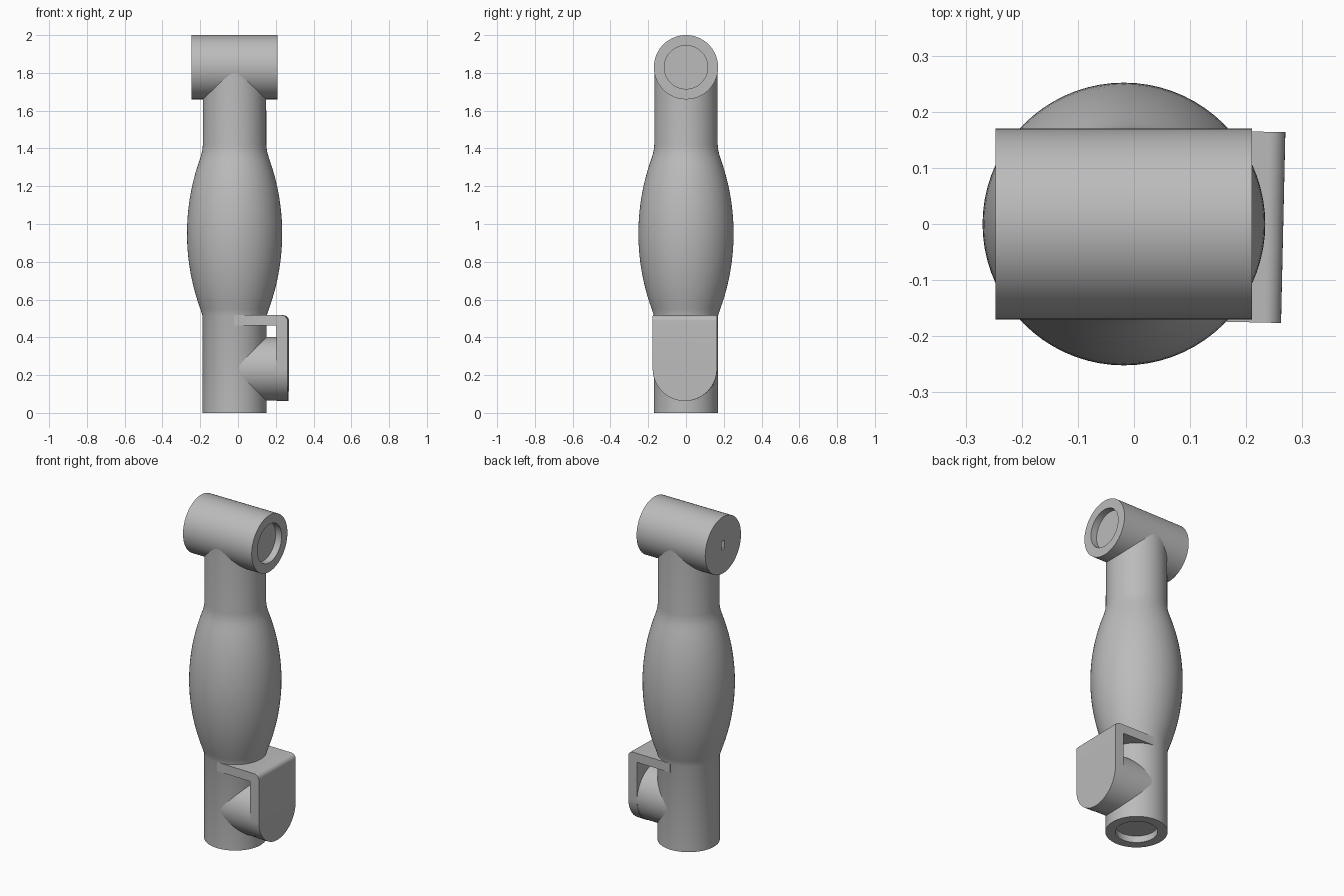
import bpy, bmesh, math
from mathutils import Matrix, Vector

cube = bpy.data.objects.get("Cube")
if cube:
    bpy.data.objects.remove(cube, do_unlink=True)

AXIS_X = -0.018                      # centre line of the upright
R = 0.17                             # pipe radius
TEE_Z, BOSS_Z = 1.83, 0.233
Z_TO_X = Matrix.Rotation(math.pi / 2, 4, 'Y')

grey = bpy.data.materials.new("plain grey")
grey.use_nodes = True
grey.diffuse_color = (0.5, 0.5, 0.5, 1)
grey.node_tree.nodes["Principled BSDF"].inputs["Base Color"].default_value = (0.5, 0.5, 0.5, 1)


def finish(name, bm):
    bmesh.ops.recalc_face_normals(bm, faces=bm.faces)
    mesh = bpy.data.meshes.new(name)
    bm.to_mesh(mesh)
    bm.free()
    mesh.materials.append(grey)
    obj = bpy.data.objects.new(name, mesh)
    bpy.context.collection.objects.link(obj)
    return obj


def smooth(obj):
    bpy.ops.object.select_all(action='DESELECT')
    obj.select_set(True)
    bpy.context.view_layer.objects.active = obj
    bpy.ops.object.shade_smooth_by_angle(angle=math.radians(30))


def lathe(name, profile, matrix):
    """Turn (radius, height) points around z, then place the result."""
    bm = bmesh.new()
    verts = [bm.verts.new((r, 0, z)) for r, z in profile]
    edges = [bm.edges.new(pair) for pair in zip(verts, verts[1:])]
    bmesh.ops.spin(bm, geom=verts + edges, cent=(0, 0, 0), axis=(0, 0, 1),
                   angle=math.tau, steps=72)
    bmesh.ops.remove_doubles(bm, verts=bm.verts, dist=0.0001)
    bm.transform(matrix)
    return finish(name, bm)


def prism(name, points, direction):
    """Extrude a closed outline along a direction."""
    bm = bmesh.new()
    face = bm.faces.new([bm.verts.new(p) for p in points])
    ext = bmesh.ops.extrude_face_region(bm, geom=[face])
    moved = [v for v in ext["geom"] if isinstance(v, bmesh.types.BMVert)]
    bmesh.ops.translate(bm, verts=moved, vec=Vector(direction))
    return finish(name, bm)


def boolean(obj, tool, operation):
    mod = obj.modifiers.new("cut", 'BOOLEAN')
    mod.operation, mod.object, mod.solver = operation, tool, 'EXACT'
    bpy.context.view_layer.objects.active = obj
    bpy.ops.object.modifier_apply(modifier=mod.name)
    bpy.data.objects.remove(tool, do_unlink=True)


# Upright: recessed foot, straight pipe, bulging grip, neck up into the tee
BULGE_R, BULGE_Z, ARC = 0.252, 0.95, 1.168
profile = [(0, 0.04), (0.115, 0.04), (0.115, 0), (R, 0), (R, 0.515)]
for i in range(1, 25):
    z = 0.515 + i * (1.34 - 0.515) / 24
    profile.append((BULGE_R - ARC + math.sqrt(ARC ** 2 - (z - BULGE_Z) ** 2), z))
profile += [(0.177, 1.365), (0.171, 1.39), (0.168, 1.42), (0.167, TEE_Z), (0, TEE_Z)]
smooth(lathe("upright_grip", profile, Matrix.Translation((AXIS_X, 0, 0))))

# Cross tube at the top with a round recess in the left end
tee = lathe("top_cross_tube",
            [(0, -0.247), (R, -0.247), (R, 0.21), (0.115, 0.21), (0.115, 0.17), (0, 0.17)],
            Matrix.Translation((0, 0, TEE_Z)) @ Z_TO_X)
# Small slot in the right end
slot = prism("slot_cutter",
             [(-0.3, y, TEE_Z + z) for y, z in
              ((-0.013, -0.026), (0.013, -0.026), (0.013, 0.026), (-0.013, 0.026))],
             (0.1, 0, 0))
boolean(tee, slot, 'DIFFERENCE')
smooth(tee)

# Bracket and boss turn very slightly about the upright
turn = Matrix.Translation((AXIS_X, 0, 0)) @ Matrix.Rotation(math.radians(-1.3), 4, 'Z')

# Side boss between the upright and the bracket plate
smooth(lathe("side_boss", [(0, 0), (R - 0.002, 0), (R - 0.002, 0.25), (0, 0.25)],
             turn @ Matrix.Translation((0, 0, BOSS_Z)) @ Z_TO_X))

# Bracket: bent strip with a rounded outer corner, trimmed to a round lower end
OUT, IN, TOP, UNDER, FILLET = 0.284, 0.226, 0.517, 0.463, 0.03
outline = [(0, UNDER), (IN, UNDER), (IN, 0), (OUT, 0)]
for i in range(9):
    a = i * math.pi / 16
    outline.append((OUT - FILLET + FILLET * math.cos(a), TOP - FILLET + FILLET * math.sin(a)))
outline.append((0, TOP))
bracket = prism("side_bracket", [(x, -0.3, z) for x, z in outline], (0, 0.6, 0))
trim = [(-0.1, R, 0.7), (-0.1, -R, 0.7)]
for i in range(33):
    a = math.pi + i * math.pi / 32
    trim.append((-0.1, R * math.cos(a), BOSS_Z + R * math.sin(a)))
boolean(bracket, prism("bracket_trim", trim, (0.5, 0, 0)), 'INTERSECT')
bracket.data.transform(turn)
smooth(bracket)
